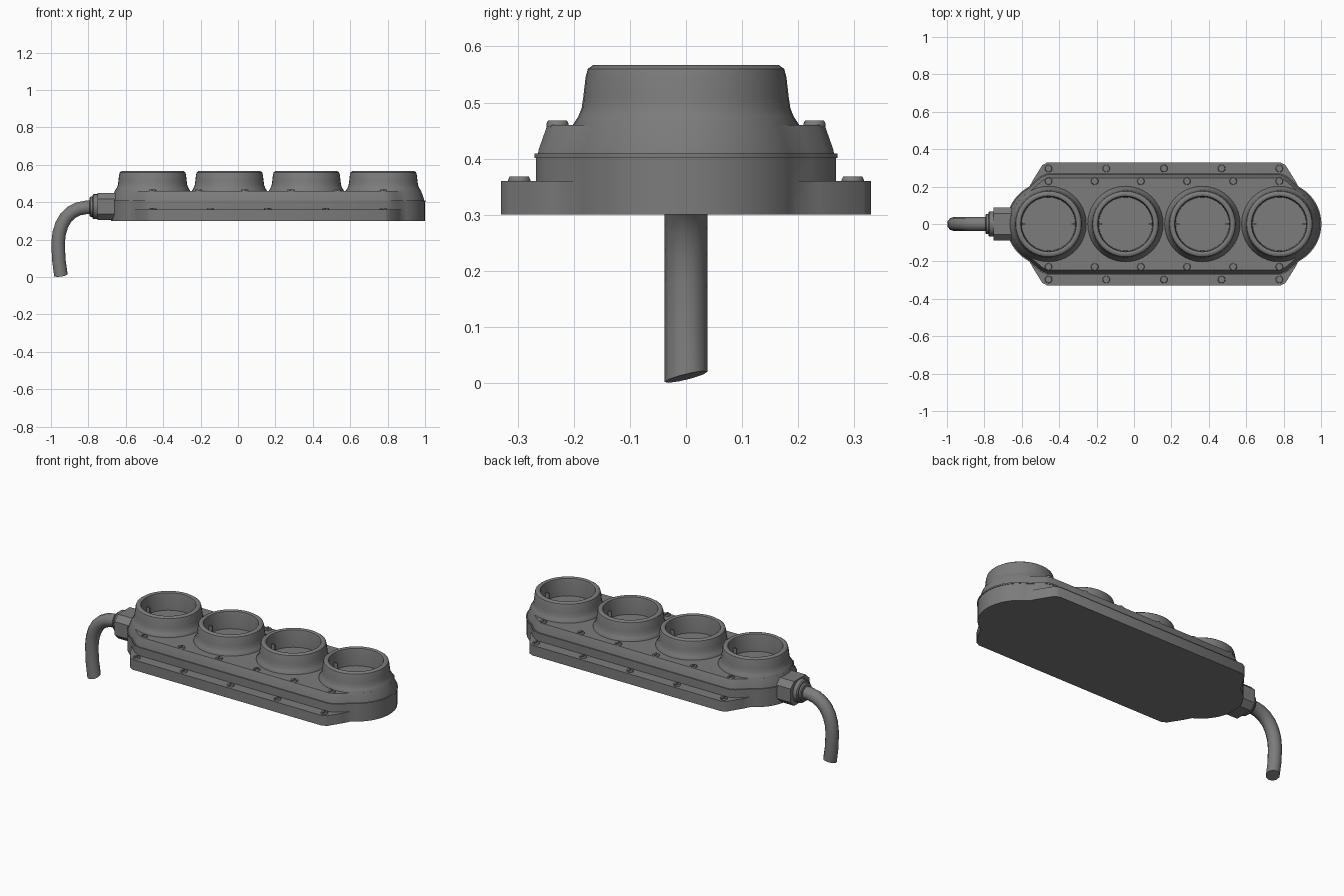
import bpy, bmesh, math
from mathutils import Vector

cube = bpy.data.objects.get("Cube")
if cube:
    bpy.data.objects.remove(cube, do_unlink=True)

GREY = (0.2, 0.2, 0.2, 1)
grey = bpy.data.materials.new("dark grey plastic")
grey.use_nodes = True
grey.diffuse_color = GREY
grey.node_tree.nodes["Principled BSDF"].inputs["Base Color"].default_value = GREY

MID = 0.16                    # body centre along x
HALF = 0.617                  # body centre to end socket centre
END_R = 0.222                 # rounded end radius
SOCKETS = [MID + HALF * f for f in (-1, -1 / 3, 1 / 3, 1)]


def add_rings(bm, rings):
    """Bridge equal rings of points and cap both ends."""
    rows = [[bm.verts.new(p) for p in ring] for ring in rings]
    n = len(rows[0])
    for a, b in zip(rows, rows[1:]):
        for i in range(n):
            j = (i + 1) % n
            bm.faces.new((a[i], a[j], b[j], b[i]))
    bm.faces.new(rows[0][::-1])
    bm.faces.new(rows[-1])


def finish(name, bm, angle=35):
    bmesh.ops.remove_doubles(bm, verts=bm.verts, dist=1e-5)
    bmesh.ops.recalc_face_normals(bm, faces=bm.faces)
    mesh = bpy.data.meshes.new(name)
    bm.to_mesh(mesh)
    bm.free()
    mesh.materials.append(grey)
    ob = bpy.data.objects.new(name, mesh)
    bpy.context.collection.objects.link(ob)
    bpy.ops.object.select_all(action='DESELECT')
    ob.select_set(True)
    bpy.context.view_layer.objects.active = ob
    bpy.ops.object.shade_smooth_by_angle(angle=math.radians(angle))
    return ob


def loft(name, rings, angle=35):
    bm = bmesh.new()
    add_rings(bm, rings)
    return finish(name, bm, angle)


def outline(z, shoulder, inset=0.0):
    """Rounded end arc plus shoulder points, mirrored to all quarters."""
    r = END_R - inset
    arc = [math.radians(62 * i / 10) for i in range(11)]
    q = [(HALF + r * math.cos(a), r * math.sin(a)) for a in arc]
    q += [(x - inset / 2, y - inset) for x, y in shoulder]
    full = (q + [(-x, y) for x, y in reversed(q)]
            + [(-x, -y) for x, y in q[1:]] + [(x, -y) for x, y in reversed(q[1:])])
    return [(MID + x, y, z) for x, y in full]


def circle(r, z, cx=0.0, cy=0.0, n=40):
    return [(cx + r * math.cos(math.tau * i / n),
             cy + r * math.sin(math.tau * i / n), z) for i in range(n)]


# Body: flanged base, seam lip and tapered lid
wall = [(0.695, 0.222), (0.66, 0.252), (0.625, 0.267)]
flange = [(0.70, 0.235), (0.65, 0.315), (0.622, 0.33)]
loft("base", [outline(0.30, flange), outline(0.36, flange),
              outline(0.36, wall), outline(0.402, wall)])
loft("seam_lip", [outline(0.401, wall, -0.003), outline(0.409, wall, -0.003)])
loft("lid", [outline(0.405, wall, 0.003), outline(0.415, wall, 0.004),
             outline(0.46, wall, 0.02)], 25)

# Socket cups with flared feet and rounded rims
cup = [(0, 0.455), (0.202, 0.455), (0.202, 0.46), (0.192, 0.475), (0.186, 0.49),
       (0.183, 0.51), (0.179, 0.545), (0.175, 0.56), (0.165, 0.567),
       (0.156, 0.567), (0.149, 0.563), (0.146, 0.55), (0.143, 0.462), (0, 0.462)]
for i, x in enumerate(SOCKETS):
    loft(f"socket_{i + 1}", [circle(r, z, x) for r, z in cup], 40)
    # Side contact fins inside the cup
    bm = bmesh.new()
    for s in (-1, 1):
        geo = bmesh.ops.create_cube(bm, size=1)["verts"]
        bmesh.ops.scale(bm, verts=geo, vec=(0.024, 0.006, 0.05))
        bmesh.ops.translate(bm, verts=geo, vec=(x + s * 0.134, 0, 0.486))
    finish(f"socket_contacts_{i + 1}", bm)


# Slotted screws
def screw_row(name, count, y, z):
    bm = bmesh.new()
    for i in range(count):
        x = MID + HALF * (2 * i / (count - 1) - 1)
        add_rings(bm, [circle(0.02, z - 0.004, x, y, 16), circle(0.02, z + 0.003, x, y, 16)])
        turn = math.pi / 2 + 0.15 * (i % 3 - 1)
        for half in (0, math.pi):
            arc = [turn + half + math.radians(10 + 16 * k) for k in range(11)]
            add_rings(bm, [[(x + r * math.cos(a), y + r * math.sin(a), h) for a in arc]
                           for r, h in ((0.02, z + 0.002), (0.017, z + 0.008))])
    finish(name, bm)


for side, s in (("front", -1), ("back", 1)):
    screw_row(f"flange_screws_{side}", 5, s * 0.297, 0.36)
    screw_row(f"lid_screws_{side}", 6, s * 0.229, 0.46)


# Cable gland: chamfered block, nut and collar
def along_x(name, profile, stations):
    loft(name, [[(x, y * k, 0.376 + z * k) for y, z in profile] for x, k in stations])


def ngon(r, n):
    return [(r * math.cos(math.tau * i / n), r * math.sin(math.tau * i / n)) for i in range(n)]


block = [(0.088, 0.04), (0.055, 0.072), (-0.055, 0.072), (-0.088, 0.04),
         (-0.088, -0.04), (-0.055, -0.072), (0.055, -0.072), (0.088, -0.04)]
along_x("gland_block", block, [(-0.6, 1), (-0.75, 1)])
along_x("gland_nut", ngon(0.067, 24), [(-0.74, 1), (-0.772, 1), (-0.778, 0.93)])
along_x("gland_collar", ngon(0.054, 24), [(-0.77, 1), (-0.788, 1), (-0.793, 0.92)])

# Drooping cable with a slanted cut end
path = [Vector((x, 0, z)) for x, z in (
    (-0.77, 0.372), (-0.815, 0.372), (-0.855, 0.364), (-0.89, 0.346), (-0.92, 0.318),
    (-0.942, 0.28), (-0.956, 0.235), (-0.962, 0.18), (-0.958, 0.09), (-0.947, 0.011))]
rings = []
for i, c in enumerate(path):
    t = (path[min(i + 1, len(path) - 1)] - path[max(i - 1, 0)]).normalized()
    up = Vector((-t.z, 0, t.x))
    rings.append([c + Vector((0, y, 0)) + up * h for y, h in ngon(0.038, 10)])
rings[-1] = [p + Vector((0, 0, 0.24 * p.y)) for p in rings[-1]]
loft("cable", rings, 50)
